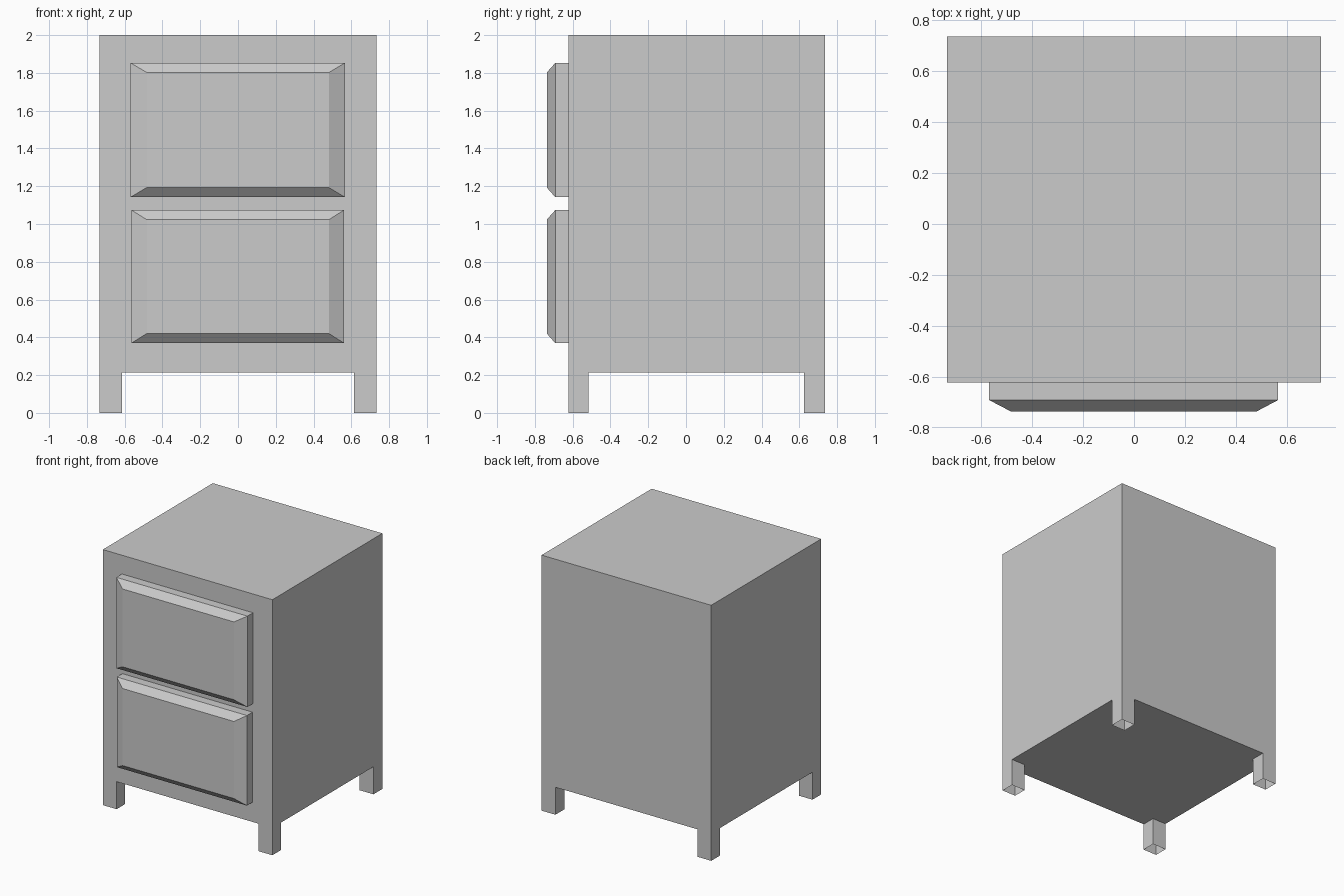
import bpy, bmesh

if "Cube" in bpy.data.objects:
    bpy.data.objects.remove(bpy.data.objects["Cube"])

HALF_X, FRONT, BACK = 0.734, -0.623, 0.737
BASE, TOP = 0.215, 2.0


def make_object(name, bm):
    bmesh.ops.remove_doubles(bm, verts=bm.verts, dist=1e-5)
    bmesh.ops.recalc_face_normals(bm, faces=bm.faces)
    mesh = bpy.data.meshes.new(name)
    bm.to_mesh(mesh)
    bm.free()
    obj = bpy.data.objects.new(name, mesh)
    bpy.context.collection.objects.link(obj)
    return obj


def rect(bm, x0, x1, z0, z1, y):
    return [bm.verts.new((x, y, z)) for x, z in ((x0, z0), (x1, z0), (x1, z1), (x0, z1))]


def bridge(bm, a, b):
    for i in range(4):
        j = (i + 1) % 4
        bm.faces.new((a[i], a[j], b[j], b[i]))


# Cabinet: a 3 x 3 underside whose corner cells extend down as hollow legs
bm = bmesh.new()
xs = (-HALF_X, -0.615, 0.615, HALF_X)
ys = (FRONT, -0.516, 0.626, BACK)
grid = [[bm.verts.new((x, y, BASE)) for x in xs] for y in ys]
for j in range(3):
    for i in range(3):
        cell = [grid[j][i], grid[j][i + 1], grid[j + 1][i + 1], grid[j + 1][i]]
        if i != 1 and j != 1:
            foot = [bm.verts.new((v.co.x, v.co.y, 0)) for v in cell]
            bridge(bm, cell, foot)
        else:
            bm.faces.new(cell)

# Cabinet walls and top
rim = (grid[0] + [row[3] for row in grid[1:]]
       + grid[3][2::-1] + [grid[2][0], grid[1][0]])
upper = [bm.verts.new((v.co.x, v.co.y, TOP)) for v in rim]
for i in range(len(rim)):
    j = (i + 1) % len(rim)
    bm.faces.new((rim[i], rim[j], upper[j], upper[i]))
bm.faces.new(upper)
bmesh.ops.dissolve_limit(bm, angle_limit=0.01, verts=bm.verts, edges=bm.edges)
make_object("cabinet_with_legs", bm)


# Drawer fronts: straight sides, then a chamfer to a flat panel
def drawer(name, x0, x1, z0, z1):
    bm = bmesh.new()
    root = rect(bm, x0, x1, z0, z1, FRONT)
    edge = rect(bm, x0, x1, z0, z1, -0.692)
    panel = rect(bm, -0.483, 0.481, z0 + 0.051, z1 - 0.051, -0.737)
    bridge(bm, root, edge)
    bridge(bm, edge, panel)
    bm.faces.new(panel)
    # Face direction is set from the panel outward
    make_object(name, bm)


drawer("upper_drawer", -0.569, 0.566, 1.142, 1.853)
drawer("lower_drawer", -0.565, 0.562, 0.369, 1.074)
